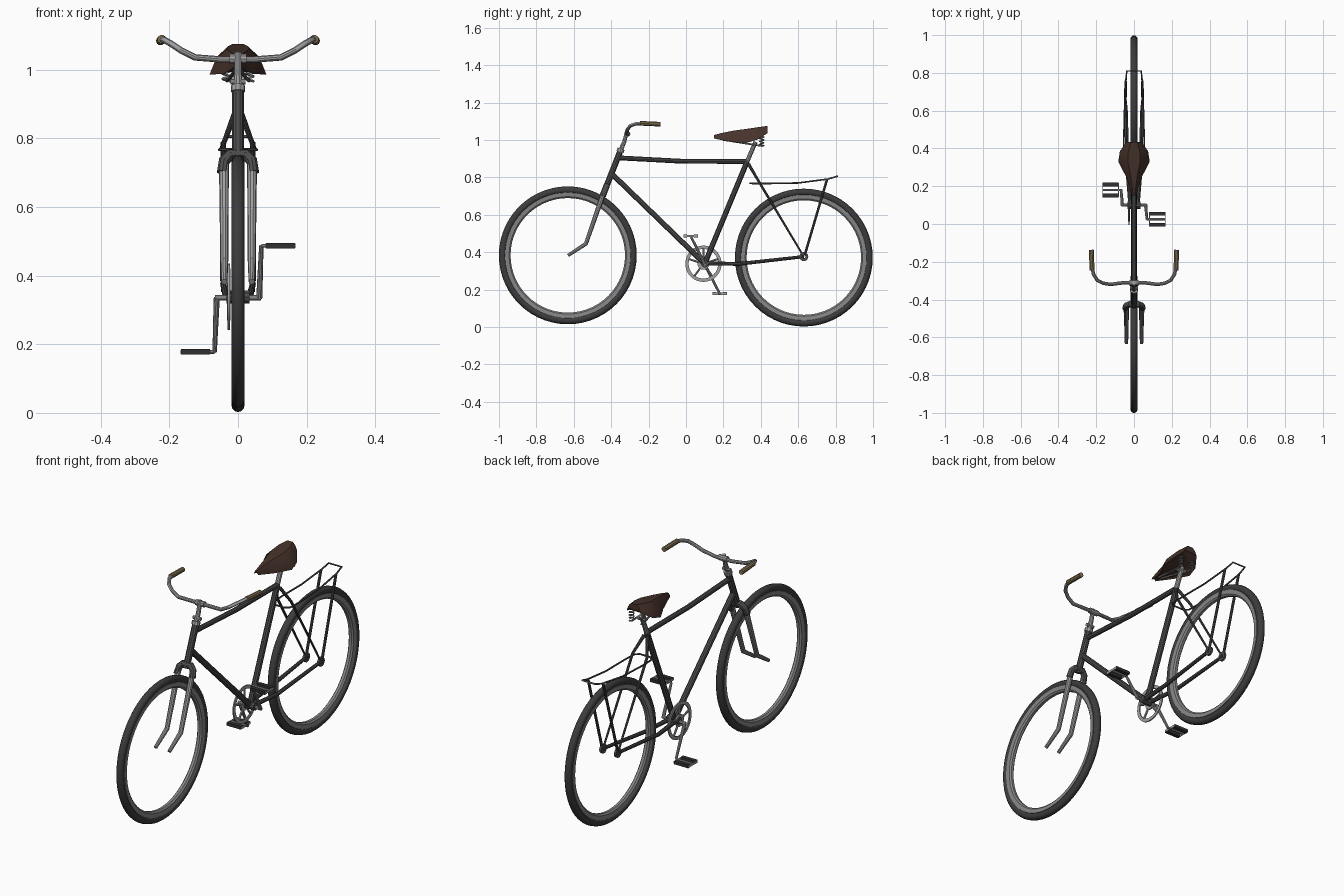
import bpy
import bmesh
from math import cos, sin, pi, radians
from mathutils import Vector

default_cube = bpy.data.objects.get("Cube")
if default_cube:
    bpy.data.objects.remove(default_cube, do_unlink=True)


def make_material(name, red, green, blue):
    material = bpy.data.materials.new(name)
    material.use_nodes = True
    colour = (red, green, blue, 1)
    material.diffuse_color = colour
    shader = material.node_tree.nodes["Principled BSDF"]
    shader.inputs["Base Color"].default_value = colour
    shader.inputs["Roughness"].default_value = 0.6
    return material


frame_paint = make_material("dark grey paint", .075, .075, .078)
tyre_rubber = make_material("black rubber", .045, .045, .045)
rim_metal = make_material("rim grey", .24, .24, .24)
bright_metal = make_material("light metal", .36, .36, .36)
saddle_leather = make_material("brown leather", .062, .032, .024)
grip_tan = make_material("tan grip", .24, .18, .09)
pedal_rubber = make_material("pedal rubber", .03, .03, .03)

parts = []


def add_mesh(name, bm, material):
    bmesh.ops.recalc_face_normals(bm, faces=bm.faces)
    mesh = bpy.data.meshes.new(name)
    bm.to_mesh(mesh)
    bm.free()
    mesh.materials.append(material)
    part = bpy.data.objects.new(name, mesh)
    bpy.context.collection.objects.link(part)
    parts.append(part)
    return part


def tube(name, points, radius, material, end_radius=None, closed=False):
    """Round bar along a path, optionally tapering towards its end."""
    curve = bpy.data.curves.new(name, "CURVE")
    curve.dimensions = "3D"
    curve.bevel_depth = radius
    curve.bevel_resolution = 3
    curve.use_fill_caps = True
    spline = curve.splines.new("POLY")
    spline.points.add(len(points) - 1)
    spline.use_cyclic_u = closed
    last = len(points) - 1
    taper = (end_radius or radius) / radius
    for index, (point, target) in enumerate(zip(points, spline.points)):
        target.co = (*point, 1)
        target.radius = 1 + (taper - 1) * index / last
    curve.materials.append(material)
    part = bpy.data.objects.new(name, curve)
    bpy.context.collection.objects.link(part)
    bpy.ops.object.select_all(action="DESELECT")
    part.select_set(True)
    bpy.context.view_layer.objects.active = part
    bpy.ops.object.convert(target="MESH")
    parts.append(bpy.context.view_layer.objects.active)


def loft(name, rings, material, loop=False):
    """Skin a list of closed rings; loop joins the last to the first."""
    bm = bmesh.new()
    loops = [[bm.verts.new(point) for point in ring] for ring in rings]
    pairs = list(zip(loops, loops[1:]))
    if loop:
        pairs.append((loops[-1], loops[0]))
    else:
        bm.faces.new(loops[0])
        bm.faces.new(loops[-1])
    for first, second in pairs:
        for i in range(len(first)):
            j = (i + 1) % len(first)
            bm.faces.new((first[i], first[j], second[j], second[i]))
    return add_mesh(name, bm, material)


def wheel_ring(name, centre, profile, material, steps=56):
    """Turn a closed (radius, x) profile about the x axis."""
    rings = []
    for step in range(steps):
        turn = 2 * pi * step / steps
        rings.append([Vector(centre) + Vector((x, r * cos(turn), r * sin(turn)))
                      for r, x in profile])
    loft(name, rings, material, loop=True)


def box(name, centre, size, material):
    bm = bmesh.new()
    bmesh.ops.create_cube(bm, size=1)
    bmesh.ops.scale(bm, vec=size, verts=bm.verts)
    bmesh.ops.translate(bm, vec=centre, verts=bm.verts)
    add_mesh(name, bm, material)


def rect(inner, outer, half):
    return [(inner, -half), (outer, -half), (outer, half), (inner, half)]


# Key points shared by several parts
front_axle = Vector((0, -.632, .383))
rear_axle = Vector((0, .63, .371))
crank_axle = Vector((0, .10, .338))
seat_joint = Vector((0, .327, .885))
head_top = Vector((0, -.353, .936))
head_low = Vector((0, -.432, .735))
sides = (("left", 1), ("right", -1))

# Wheels
tyre = [(.3495 + .019 * cos(a * pi / 6), .019 * sin(a * pi / 6)) for a in range(12)]
rim = [(.306, -.007), (.314, -.014), (.336, -.016),
       (.336, .016), (.314, .014), (.306, .007)]
for end, axle in (("front", front_axle), ("rear", rear_axle)):
    wheel_ring(end + "_tyre", axle, tyre, tyre_rubber)
    wheel_ring(end + "_rim", axle, rim, rim_metal)

# Main frame
tube("head_tube", [head_top, head_low], .017, frame_paint)
tube("top_tube", [(0, -.36, .904), (0, -.02, .886), seat_joint], .0135, frame_paint)
tube("down_tube", [(0, -.398, .82), crank_axle], .015, frame_paint)
tube("seat_tube", [seat_joint, crank_axle], .015, frame_paint)
tube("bottom_bracket", [crank_axle - Vector((.034, 0, 0)),
                        crank_axle + Vector((.034, 0, 0))], .02, frame_paint)
for side, s in sides:
    hub = rear_axle + Vector((s * .043, 0, .005))
    tube(side + "_chain_stay", [(s * .018, .10, .34), (s * .034, .28, .337), hub],
         .012, frame_paint, .009)
    tube(side + "_seat_stay", [(s * .01, .335, .87), (s * .042, .385, .785), hub],
         .009, frame_paint, .005)
    wheel_ring(side + "_dropout", hub, rect(.009, .024, .006), frame_paint, 16)

# Fork
crown = [(s * x, -.432 + (z - .735) * .386, z)
         for s, x, z in ((-1, .045, .70), (-1, .04, .735), (-1, .022, .753),
                         (1, .022, .753), (1, .04, .735), (1, .045, .70))]
tube("fork_crown", crown, .017, frame_paint)
for side, s in sides:
    tube(side + "_fork_blade", [(s * .041, -.436, .73), (s * .04, -.535, .445),
                                (s * .04, -.631, .382)], .0145, bright_metal, .009)

# Steering stem and handlebar
tube("headset", [head_top, (0, -.347, .953)], .021, bright_metal)
tube("stem", [head_top, (0, -.33, .99), (0, -.315, 1.05)], .013, bright_metal, .010)
tube("stem_bolt", [(-.022, -.34, .965), (.022, -.34, .965)], .009, bright_metal)
tube("bar_clamp", [(-.025, -.312, 1.032), (.025, -.312, 1.032)], .015, bright_metal)
half_bar = [(.05, -.31, 1.03), (.125, -.32, 1.036), (.165, -.313, 1.056),
            (.195, -.297, 1.076), (.215, -.265, 1.087), (.222, -.22, 1.088)]
left_bar = [Vector(p) for p in half_bar]
right_bar = [Vector((-p.x, p.y, p.z)) for p in reversed(left_bar)]
tube("handlebar", right_bar + left_bar, .0095, bright_metal)
for side, s in sides:
    tube(side + "_grip", [(s * .222, -.245, 1.089), (s * .226, -.137, 1.084)],
         .013, grip_tan)

# Saddle: sections as (y, half width, lower edge, top)
sections = [(.15, .012, 1.008, 1.026), (.19, .022, .999, 1.037),
            (.25, .042, .988, 1.049), (.33, .083, .986, 1.060),
            (.385, .075, 1.003, 1.068), (.435, .04, 1.036, 1.075)]
saddle_rings = []
for y, half, low, top in sections:
    middle = low + (top - low) * .55
    outline = [(half, low), (half * .8, middle), (half * .4, top)]
    mirrored = [(-x, z) for x, z in reversed(outline)]
    belly = [(-half * .8, low + .008), (half * .8, low + .008)]
    saddle_rings.append([(x, y, z) for x, z in outline + mirrored + belly])
loft("saddle", saddle_rings, saddle_leather)

# Seat post, saddle rails and springs
tube("seat_post", [seat_joint, (0, .372, .99)], .0125, bright_metal)
tube("seat_clamp", [(-.022, .364, .972), (.022, .364, .972)], .011, bright_metal)
for side, s in sides:
    tube(side + "_saddle_rail", [(s * .008, .20, 1.0), (s * .022, .34, .978),
                                 (s * .032, .405, .968)], .005, rim_metal)
    coil = []
    for i in range(33):
        turn = i * pi / 4
        coil.append((s * .034 + .011 * cos(turn), .405 + .011 * sin(turn),
                     .966 + .06 * i / 32))
    tube(side + "_saddle_spring", coil, .0035, rim_metal)

# Luggage rack
rack_side = [(.03, .342, .768), (.052, .36, .767), (.054, .44, .767),
             (.05, .60, .770), (.043, .76, .791), (.038, .81, .806)]
left_rail = [Vector(p) for p in rack_side]
right_rail = [Vector((-p.x, p.y, p.z)) for p in reversed(left_rail)]
tube("rack_rail", left_rail + right_rail, .0045, frame_paint, closed=True)
for side, s in sides:
    tube(side + "_rack_strut", [(s * .044, .754, .789), (s * .046, .635, .385)],
         .007, frame_paint)

# Chainwheel
chain_centre = crank_axle + Vector((-.027, -.007, 0))
wheel_ring("chainwheel_rim", chain_centre, rect(.079, .097, .003), bright_metal, 40)
wheel_ring("chainwheel_hub", chain_centre, rect(.012, .032, .004), bright_metal, 20)
for i in range(5):
    turn = 2 * pi * i / 5 + pi / 2
    ray = Vector((0, cos(turn), sin(turn)))
    tube("chainwheel_arm", [chain_centre + ray * .026, chain_centre + ray * .083],
         .0055, bright_metal)

# Cranks and pedals
tube("crank_spindle", [(-.067, .10, .335), (.067, .10, .335)], .0085, bright_metal)
for side, s, y, z in (("left", 1, .025, .487), ("right", -1, .18, .178)):
    foot = Vector((s * .068, y, z))
    tube(side + "_crank", [(s * .062, .10, .335), foot], .009, bright_metal, .0065)
    tube(side + "_pedal_spindle", [foot, foot + Vector((s * .097, 0, 0))],
         .006, bright_metal)
    for offset in (-.029, .029):
        box(side + "_pedal_block", foot + Vector((s * .056, offset, 0)),
            (.084, .02, .016), pedal_rubber)
    for reach in (.014, .097):
        box(side + "_pedal_plate", foot + Vector((s * reach, 0, 0)),
            (.004, .076, .012), bright_metal)

# Smooth the round parts and keep creases sharp
bpy.ops.object.select_all(action="DESELECT")
for part in parts:
    part.select_set(True)
bpy.context.view_layer.objects.active = parts[0]
bpy.ops.object.shade_smooth_by_angle(angle=radians(35))
